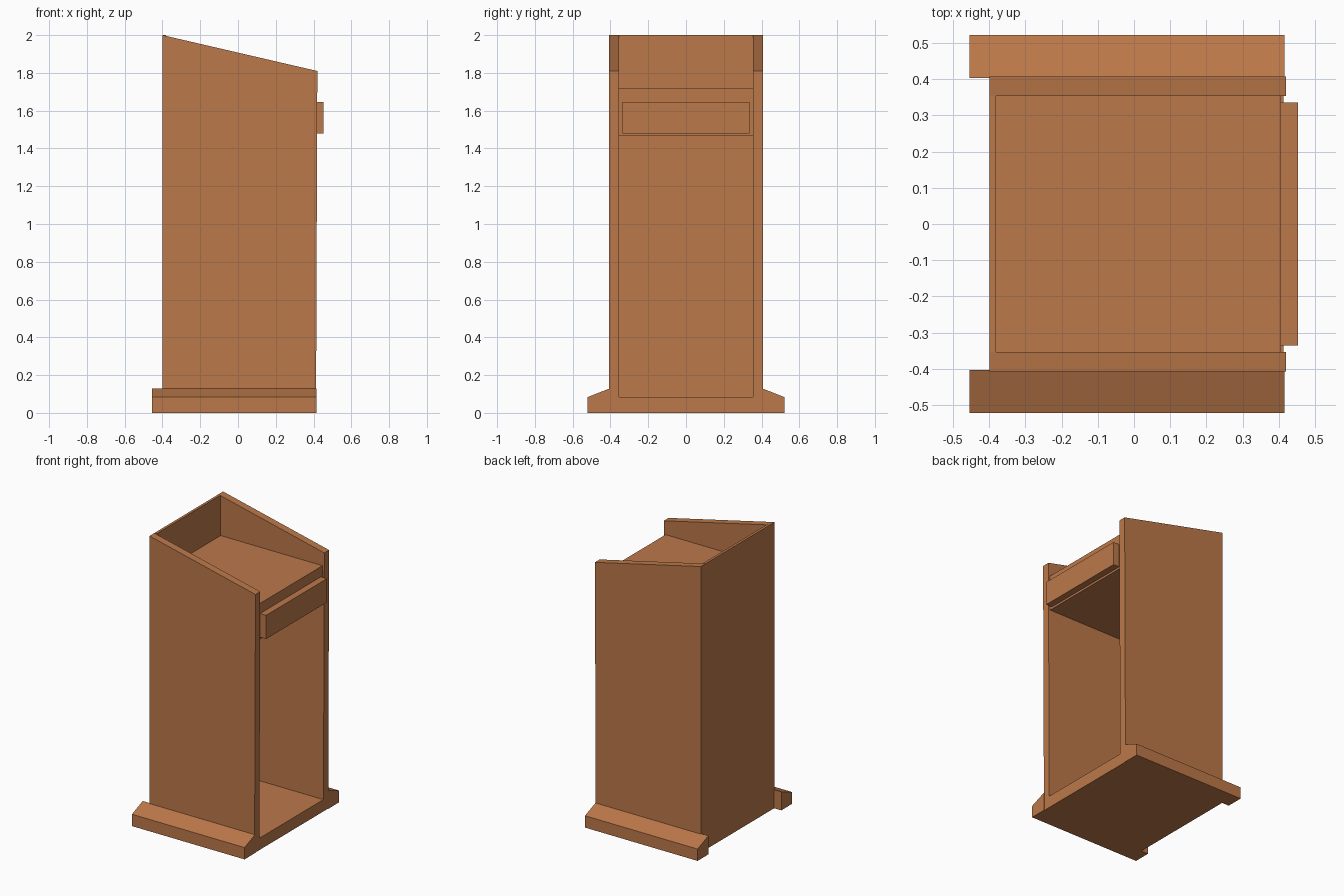
import bpy, bmesh
from mathutils import Vector

if "Cube" in bpy.data.objects:
    bpy.data.objects.remove(bpy.data.objects["Cube"])

wood = bpy.data.materials.new("warm wood")
wood.diffuse_color = (0.50, 0.188, 0.068, 1)
wood.use_nodes = True
wood.node_tree.nodes["Principled BSDF"].inputs["Base Color"].default_value = wood.diffuse_color


def prism(name, profile, offset):
    """Extrude a closed 3D profile along an offset vector."""
    bm = bmesh.new()
    off = Vector(offset)
    a = [bm.verts.new(p) for p in profile]
    b = [bm.verts.new(Vector(p) + off) for p in profile]
    bm.faces.new(a)
    bm.faces.new(b)
    n = len(a)
    for i in range(n):
        bm.faces.new((a[i], a[(i + 1) % n], b[(i + 1) % n], b[i]))
    bmesh.ops.recalc_face_normals(bm, faces=bm.faces)
    me = bpy.data.meshes.new(name)
    bm.to_mesh(me)
    bm.free()
    me.materials.append(wood)
    ob = bpy.data.objects.new(name, me)
    bpy.context.collection.objects.link(ob)
    return ob


def box(name, x0, x1, y0, y1, z0, z1):
    return prism(name, [(x0, y0, z0), (x1, y0, z0), (x1, y1, z0), (x0, y1, z0)],
                 (0, 0, z1 - z0))


INNER, OUTER = 0.354, 0.407

for side, s in (("left", 1), ("right", -1)):
    # Side panel with slanted top
    panel = [(-0.40, 0.0), (0.413, 0.0), (0.42, 1.81), (-0.40, 2.0)]
    prism(side + "_side_panel", [(x, s * INNER, z) for x, z in panel],
          (0, s * (OUTER - INNER), 0))
    # Chamfered foot rail along the side
    foot = [(0.403, 0), (0.522, 0), (0.522, 0.083), (0.403, 0.13)]
    prism(side + "_foot_rail", [(-0.455, s * y, z) for y, z in foot],
          (0.871, 0, 0))

# Back panel, floor, desk block and drawer front
box("back_panel", -0.40, -0.382, -INNER, INNER, 0, 2.0)
box("floor", -0.382, 0.413, -INNER, INNER, 0, 0.083)
box("desk_block", -0.382, 0.406, -INNER, INNER, 1.465, 1.717)
box("drawer_front", 0.406, 0.453, -0.336, 0.336, 1.48, 1.646)
